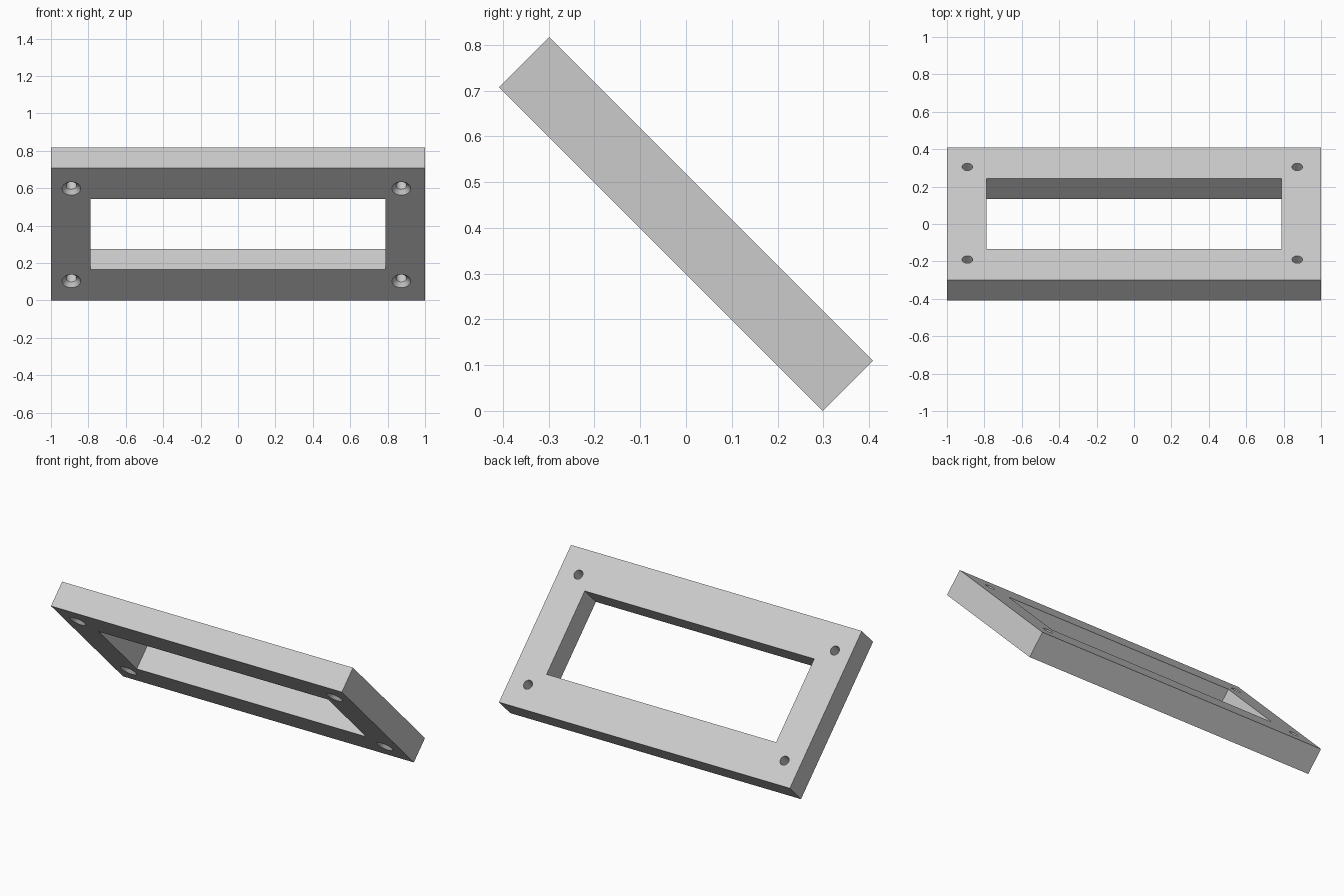
import bpy
import math

cube = bpy.data.objects.get("Cube")
if cube:
    bpy.data.objects.remove(cube, do_unlink=True)

LENGTH, HEIGHT, THICK = 2.0, 1.0, 0.155
WINDOW_X, WINDOW_Y = 1.578, 0.53
HOLE_R, SINK_R = 0.028, 0.05
FRONT = -THICK / 2

grey = bpy.data.materials.new("light grey")
grey.use_nodes = True
colour = (0.6, 0.6, 0.6, 1)
grey.diffuse_color = colour
grey.node_tree.nodes["Principled BSDF"].inputs["Base Color"].default_value = colour


def box(name, size):
    bpy.ops.mesh.primitive_cube_add(size=1)
    ob = bpy.context.object
    ob.name = name
    ob.scale = size
    bpy.ops.object.transform_apply(location=False, rotation=False, scale=True)
    return ob


def cone(name, x, y, z1, r1, z2, r2):
    bpy.ops.mesh.primitive_cone_add(vertices=32, radius1=r1, radius2=r2,
                                    depth=z2 - z1, location=(x, y, (z1 + z2) / 2))
    ob = bpy.context.object
    ob.name = name
    return ob


def cut(target, cutter):
    cutter.hide_render = True
    mod = target.modifiers.new("cut", "BOOLEAN")
    mod.operation = "DIFFERENCE"
    mod.solver = "EXACT"
    mod.object = cutter
    bpy.context.view_layer.objects.active = target
    bpy.ops.object.modifier_apply(modifier=mod.name)
    bpy.data.objects.remove(cutter, do_unlink=True)


# Flat frame plate with a rectangular window
frame = box("frame_plate", (LENGTH, HEIGHT, THICK))
frame.data.materials.append(grey)
cut(frame, box("window_cutter", (WINDOW_X, WINDOW_Y, THICK * 2)))

# Corner screw holes, countersunk at 45 degrees on the front face
for x in (-0.891, 0.873):
    for y in (-0.346, 0.354):
        cut(frame, cone("hole_cutter", x, y, -THICK, HOLE_R, THICK, HOLE_R))
        cut(frame, cone("sink_cutter", x, y, FRONT - 0.01, SINK_R + 0.01,
                        FRONT + 0.03, SINK_R - 0.03))

# Lean the plate back and rest its lower edge on the ground
bpy.ops.object.select_all(action="DESELECT")
frame.select_set(True)
bpy.context.view_layer.objects.active = frame
frame.rotation_euler.x = -math.pi / 4
frame.location.z = (HEIGHT + THICK) / 2 * math.sin(math.pi / 4)
bpy.ops.object.transform_apply(location=True, rotation=True, scale=True)
bpy.ops.object.shade_smooth_by_angle(angle=math.radians(30))
